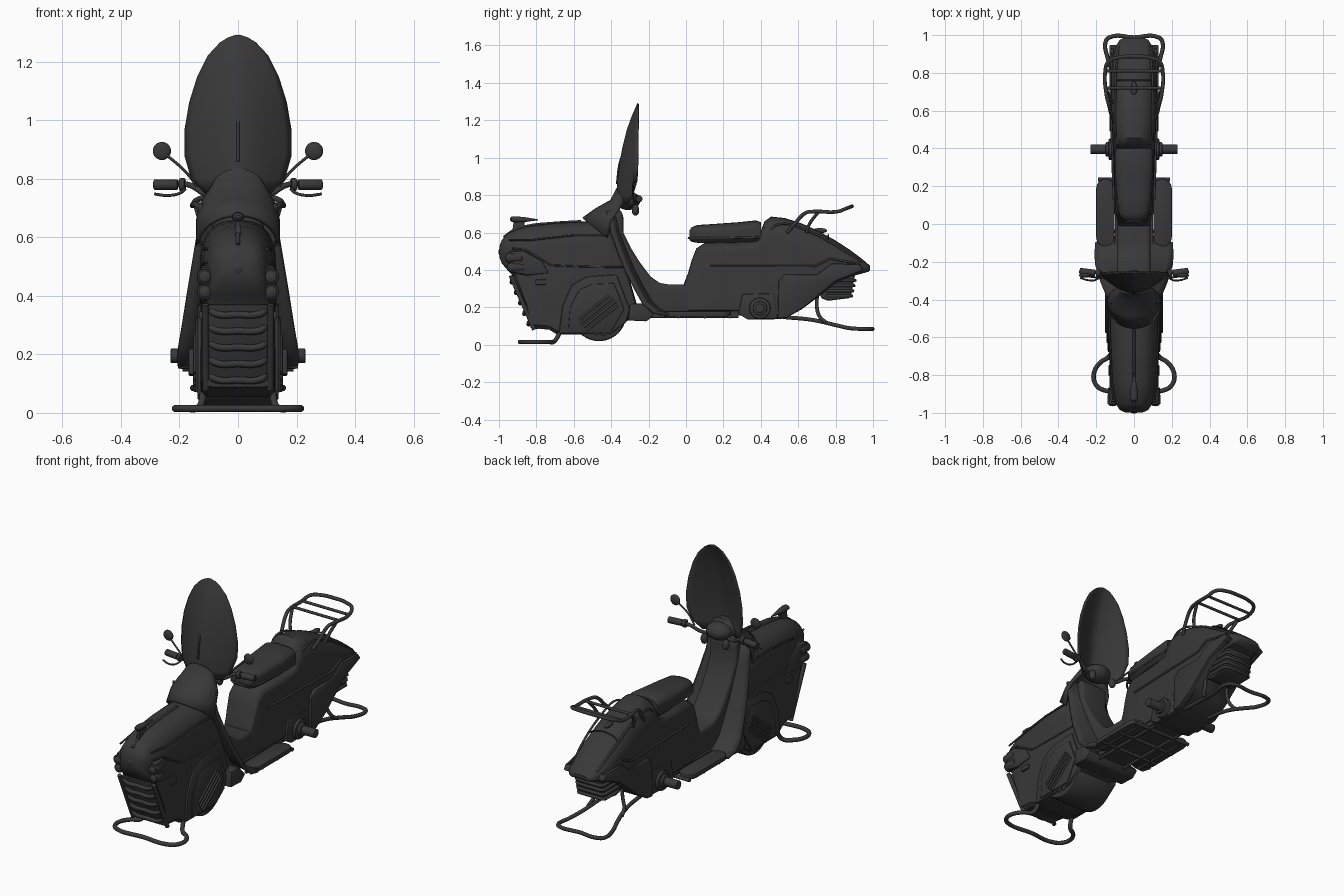
import bpy, bmesh
from math import sin, cos, pi, radians, sqrt
from mathutils import Matrix, Vector

DARK = bpy.data.materials.new("dark_grey")
DARK.diffuse_color = (0.04, 0.04, 0.04, 1)


def finish(name, bm, bevel=0, mirror=False, segs=2):
    bmesh.ops.recalc_face_normals(bm, faces=bm.faces)
    if bevel:
        es = [e for e in bm.edges if len(e.link_faces) == 2 and e.calc_face_angle() > radians(38)]
        bmesh.ops.bevel(bm, geom=es, offset=bevel, segments=segs, profile=0.5, affect='EDGES')
    if mirror:
        d = bmesh.ops.duplicate(bm, geom=bm.verts[:] + bm.edges[:] + bm.faces[:])['geom']
        for v in d:
            if isinstance(v, bmesh.types.BMVert):
                v.co.x *= -1
    bmesh.ops.recalc_face_normals(bm, faces=bm.faces)
    me = bpy.data.meshes.new(name)
    bm.to_mesh(me)
    bm.free()
    ob = bpy.data.objects.new(name, me)
    bpy.context.collection.objects.link(ob)
    me.materials.append(DARK)
    bpy.ops.object.select_all(action='DESELECT')
    ob.select_set(True)
    bpy.context.view_layer.objects.active = ob
    bpy.ops.object.shade_smooth_by_angle(angle=radians(38))
    return ob


def loft(name, rings, closed=True, thick=0, **kw):
    bm = bmesh.new()
    vs = [[bm.verts.new(p) for p in r] for r in rings]
    n = len(rings[0])
    for a, b in zip(vs, vs[1:]):
        for i in range(n if closed else n - 1):
            j = (i + 1) % n
            bm.faces.new((a[i], a[j], b[j], b[i]))
    if closed:
        bm.faces.new(vs[0])
        bm.faces.new(vs[-1])
    ob = finish(name, bm, **kw)
    if thick:
        m = ob.modifiers.new("thickness", 'SOLIDIFY')
        m.thickness, m.offset = thick, 0
    return ob


def section(y, zb, zt, hw, h, c=0.02):
    """Body cross-section: flat bottom, upright sides, rounded top of height h."""
    c, h = min(c, (zt - zb) * .3), min(h, (zt - zb) * .6)
    half = [(hw - c, zb), (hw, zb + c)] + [(hw * cos(t * pi / 16) ** .75, zt - h + h * sin(t * pi / 16) ** .9) for t in range(8)]
    return [(x, y, z) for x, z in half] + [(0, y, zt)] + [(-x, y, z) for x, z in reversed(half)]


def prism(name, pts, lo, hi, axis='x', **kw):
    bm = bmesh.new()
    put = (lambda p, d: (d, p[0], p[1])) if axis == 'x' else (lambda p, d: (p[0], p[1], d))
    a = [bm.verts.new(put(p, lo)) for p in pts]
    f = bm.faces.new(a)
    top = bmesh.ops.extrude_face_region(bm, geom=[f])['geom']
    for v in top:
        if isinstance(v, bmesh.types.BMVert):
            v.co['xyz'.index(axis)] = hi
    return finish(name, bm, **kw)


def tube(name, paths, r, mirror=False, smooth=True):
    cu = bpy.data.curves.new(name, 'CURVE')
    cu.dimensions, cu.bevel_depth, cu.bevel_resolution = '3D', r, 3
    cu.resolution_u, cu.use_fill_caps = 6, True
    for p in paths + ([[(-x, y, z) for x, y, z in q] for q in paths] if mirror else []):
        s = cu.splines.new('BEZIER')
        s.bezier_points.add(len(p) - 1)
        for b, co in zip(s.bezier_points, p):
            b.co = co
            b.handle_left_type = b.handle_right_type = 'AUTO' if smooth else 'VECTOR'
    cu.materials.append(DARK)
    ob = bpy.data.objects.new(name, cu)
    bpy.context.collection.objects.link(ob)


def hoop(half):
    return half + [(-x, y, z) for x, y, z in reversed(half[:-1])]


def rod(name, p, q, r, r2=None, bevel=0, mirror=False, n=24):
    p, q = Vector(p), Vector(q)
    bm = bmesh.new()
    m = Matrix.Translation((p + q) / 2) @ (q - p).to_track_quat('Z', 'Y').to_matrix().to_4x4()
    bmesh.ops.create_cone(bm, cap_ends=True, segments=n, radius1=r, radius2=r if r2 is None else r2, depth=(q - p).length, matrix=m)
    return finish(name, bm, bevel, mirror)


def ball(name, c, s, mirror=False):
    bm = bmesh.new()
    bmesh.ops.create_uvsphere(bm, u_segments=20, v_segments=12, radius=1, matrix=Matrix.Translation(c) @ Matrix.Diagonal((*s, 1)))
    return finish(name, bm, 0, mirror)


# Front bodywork
loft("front_body", [section(*s) for s in [
    (-.998, .47, .525, .045, .03), (-.985, .435, .56, .075, .06), (-.955, .40, .595, .095, .10), (-.915, .36, .613, .108, .14),
    (-.88, .27, .627, .115, .15), (-.85, .19, .633, .119, .15), (-.83, .09, .637, .121, .15), (-.73, .08, .648, .125, .15),
    (-.69, .055, .652, .127, .15), (-.55, .055, .658, .13, .15), (-.42, .07, .66, .13, .15), (-.37, .10, .56, .13, .10),
    (-.31, .13, .38, .13, .05), (-.25, .13, .17, .13, .02)]])
prism("front_fender_panel", [(-.68, .06), (-.66, .21), (-.61, .32), (-.53, .365), (-.37, .375), (-.30, .19), (-.32, .12), (-.40, .06)],
      .10, .139, bevel=.008, mirror=True)
prism("front_inner_arch_panel", [(-.63, .07), (-.62, .20), (-.57, .295), (-.50, .325), (-.385, .33), (-.33, .19), (-.40, .07)],
      .10, .145, bevel=.005, mirror=True)
rod("front_wheel_cover", (-.125, -.465, .165), (.125, -.465, .165), .146, bevel=.012, n=40)
louvres = []
for i in range(7):
    d = -.045 + i * .024
    h = sqrt(.118 ** 2 - d * d) * .95
    cy, cz = -.465 + d * .62, .165 - d * .78
    louvres.append([(.146 if i < 4 else .132, cy - h * .78, cz - h * .62), (.146 if i < 4 else .132, cy + h * .78, cz + h * .62)])
tube("wheel_cover_louvres", louvres, .007, True)
tube("front_body_trim", [[(.108, -.93, .515), (.118, -.86, .51), (.126, -.72, .425), (.131, -.55, .418), (.131, -.34, .415)],
                         [(.10, -.945, .56), (.118, -.83, .56), (.128, -.6, .585), (.131, -.42, .585)]], .005, True, False)

# Front grille
G = lambda z: -.815 - (z - .09) * .40
loft("grille_panel", [[(-w, G(z) + .03, z), (w, G(z) + .03, z), (w, G(z) - .012, z), (-w, G(z) - .012, z)]
                      for z, w in [(.085, .10), (.37, .105)]], bevel=.008)
for i in range(5):
    z = .10 + i * .056
    tube("grille_slat", [hoop([(0, G(z) - .022, z + .012), (.065, G(z) - .022, z + .012), (.088, G(z) - .018, z + .022), (.092, G(z) - .006, z + .036)][::-1])], .012)
tube("grille_frame", [[(.11, G(.08), .08), (.112, G(.37) - .01, .37)]], .012, True)

# Headlights, indicators and nose ornaments
prism("headlight_housing", [(-.945, .50), (-.87, .505), (-.77, .45), (-.73, .38), (-.85, .37), (-.925, .385)], .08, .131, bevel=.012, mirror=True)
for z, y in [(.465, -.955), (.413, -.945)]:
    rod("headlight", (.113, y, z), (.113, y + .08, z), .028, .024, .006, True)
    ball("headlight_lens", (.113, y, z), (.021, .01, .021), True)
prism("indicator", [(-.805, .32), (-.805, .348), (-.745, .348), (-.745, .32)], .11, .134, bevel=.004, mirror=True)
ball("nose_badge", (0, -.985, .495), (.025, .018, .025))
loft("hood_ornament", [[(r * cos(t * pi / 8), y, z + r * .8 * sin(t * pi / 8)) for t in range(16)] for y, z, r in
                       [(-.94, .67, .008), (-.932, .67, .018), (-.91, .67, .021), (-.86, .669, .016), (-.79, .668, .003)]])
loft("ornament_post", [[(.01, -.93, .60), (.01, -.87, .61), (-.01, -.87, .61), (-.01, -.93, .60)], [(.006, -.92, .665), (.006, -.86, .665), (-.006, -.86, .665), (-.006, -.92, .665)]])
tube("nose_spine", [[(0, -.975, .575), (0, -.92, .613), (0, -.84, .637), (0, -.72, .65), (0, -.56, .66)]], .007)

# Steering cowl and leg shield
loft("steering_cowl", [[(w * cos(t * pi / 16), ys + (ya - ys) * sin(t * pi / 16), zs + (za - zs) * sin(t * pi / 16)) for t in range(17)]
                       for w, ys, zs, ya, za in [(.137, -.42, .57, -.55, .675), (.137, -.40, .66, -.48, .725), (.125, -.37, .70, -.40, .77),
                                                 (.09, -.34, .75, -.37, .83), (.06, -.31, .76, -.33, .83), (.03, -.29, .76, -.29, .78)]], closed=False, thick=.012)
shield = [(.715, -.40, .13), (.60, -.375, .138), (.50, -.34, .155), (.40, -.30, .172), (.30, -.25, .188), (.22, -.205, .202), (.175, -.15, .208), (.16, -.08, .205)]
loft("leg_shield", [[(w * u / 6, y + .03 - .05 * (u / 6) ** 2, z) for u in range(-6, 7)] for z, y, w in shield], closed=False, thick=.018)
prism("shield_base", [(-.31, .13), (-.21, .125), (-.17, .16), (-.23, .22), (-.30, .22)], -.17, .17, bevel=.008)
prism("centre_tunnel", [(-.37, .74), (-.335, .70), (-.335, .60), (-.29, .51), (-.25, .445), (-.19, .365), (-.14, .33), (-.09, .322), (.06, .322), (.06, .165), (-.20, .165),
                        (-.32, .40), (-.41, .66)], -.088, .088, bevel=.022, segs=4)

# Windscreen
screen = [(.75, .11, -.37, -.31), (.80, .158, -.37, -.285), (.88, .181, -.362, -.262), (.97, .18, -.352, -.258), (1.06, .165, -.335, -.257),
          (1.15, .137, -.312, -.256), (1.22, .102, -.287, -.255), (1.265, .06, -.267, -.255), (1.282, .032, -.26, -.255), (1.29, .006, -.256, -.255)]
loft("windscreen", [[(w * u / 8, yc + (ye - yc) * abs(u / 8) ** 1.5, z) for u in range(-8, 9)] for z, w, yc, ye in screen], closed=False, thick=.008)
tube("windscreen_ridge", [[(0, -.37, .86), (0, -.358, .96), (0, -.347, 1.0)]], .005)

# Handlebar, levers and mirrors
ball("steering_hub", (0, -.31, .77), (.075, .065, .05))
tube("handlebar", [hoop([(.29, -.25, .78), (.17, -.262, .78), (.10, -.29, .745), (0, -.31, .755)])], .01)
rod("grip", (.205, -.26, .78), (.288, -.25, .78), .018, bevel=.004, mirror=True)
rod("grip_collar", (.18, -.263, .78), (.20, -.26, .78), .022, bevel=.004, mirror=True)
tube("brake_lever", [[(.18, -.275, .765), (.20, -.295, .75), (.24, -.298, .743), (.285, -.285, .748)]], .005, True)
tube("mirror_arm", [[(.14, -.28, .775), (.18, -.285, .825), (.255, -.275, .89)]], .005, True)
ball("mirror", (.26, -.272, .895), (.031, .012, .031), True)
ball("steering_lock", (.07, -.27, .72), (.02, .02, .03), True)

# Footboards and floor frame
board = [(.15 + .05 * cos(t * pi / 8), (.19 if t <= 8 else -.07) + .05 * sin(t * pi / 8)) for t in range(17)]
prism("footboard", board, .15, .178, axis='z', bevel=.005, mirror=True)
prism("floor_pan", [(-.2, .155), (.30, .155), (.30, .18), (-.2, .18)], -.10, .10)
tube("floor_rails", [[(.085, -.2, .152), (.085, .28, .152)], [(.15, -.14, .152), (.15, .20, .152)]], .009, True, False)
tube("floor_crossbars", [[(-.19, y, .152), (.19, y, .152)] for y in (-.04, .10, .235)], .011, smooth=False)

# Rear bodywork
loft("rear_body", [section(*s) for s in [
    (-.01, .165, .33, .085, .03), (.01, .165, .38, .088, .04), (.03, .165, .45, .092, .05), (.055, .165, .515, .096, .05), (.10, .165, .545, .10, .05),
    (.28, .165, .55, .106, .05), (.33, .135, .555, .108, .05), (.385, .135, .57, .11, .06), (.42, .135, .66, .112, .12), (.455, .135, .685, .114, .15),
    (.53, .14, .677, .117, .16), (.62, .19, .648, .12, .16), (.70, .25, .612, .121, .15), (.80, .33, .557, .12, .13), (.88, .365, .505, .113, .10),
    (.94, .38, .46, .098, .06), (.975, .39, .43, .075, .03), (.985, .40, .42, .055, .02)]])
prism("rear_lower_panel", [(.49, .14), (.495, .34), (.53, .375), (.70, .375), (.78, .435), (.93, .43), (.95, .40), (.80, .34), (.63, .20), (.54, .145)],
      .08, .131, bevel=.007, mirror=True)
prism("engine_side_panel", [(.28, .165), (.30, .27), (.47, .275), (.49, .14), (.33, .135)], .08, .118, bevel=.006, mirror=True)
tube("rear_body_trim", [[(.107, .13, .42), (.118, .45, .42), (.125, .69, .42), (.125, .77, .46), (.113, .93, .432)]], .006, True, False)
tube("tail_shoulder_trim", [[(.096, .43, .60), (.10, .5, .645), (.10, .66, .605), (.095, .82, .52), (.08, .94, .44)]], .006, True)
tube("tail_lid_seam", [[(-.10, .76, .55), (-.06, .76, .577), (.06, .76, .577), (.10, .76, .55)]], .004)
ball("lid_latch", (0, .715, .61), (.016, .04, .014))
prism("tail_light", [(.865, .385), (.865, .415), (.925, .415), (.925, .385)], .06, .122, bevel=.004, mirror=True)
prism("rear_vent", [(.72, .25), (.76, .235), (.88, .25), (.905, .38), (.72, .36)], -.085, .085, bevel=.01)
for i in range(4):
    z, y = .26 + i * .028, .885 + i * .006
    tube("rear_vent_slat", [hoop([(.088, .75, z), (.088, y - .015, z), (.075, y, z), (0, y, z)])], .009, smooth=False)

# Seat
loft("seat", [section(*s, .02) for s in [
    (.018, .56, .61, .05, .03), (.03, .55, .628, .068, .04), (.06, .545, .64, .08, .04), (.14, .545, .645, .09, .04), (.28, .548, .655, .10, .045),
    (.375, .55, .665, .10, .045), (.40, .555, .655, .095, .04)]])
tube("seat_piping", [hoop([(.098, .39, .575), (.098, .28, .572), (.088, .14, .57), (.078, .06, .57), (.05, .02, .57), (0, .017, .57)])], .006)

# Footpegs and hubs
rod("peg_hub", (-.135, .395, .195), (.135, .395, .195), .057, bevel=.008)
rod("footpeg", (-.23, .395, .195), (.23, .395, .195), .025, bevel=.003)
rod("peg_collar", (.13, .395, .195), (.15, .395, .195), .038, bevel=.004, mirror=True)

# Front guard bar, rear stand and luggage rack
tube("front_guard_bar", [hoop([(.12, -.665, .09), (.122, -.685, .045), (.135, -.705, .018), (.18, -.735, .015), (.212, -.79, .015), (.205, -.845, .015), (.165, -.878, .015), (0, -.878, .015)])], .012)
tube("rear_stand", [hoop([(.08, .52, .148), (.09, .68, .132), (.115, .80, .105), (.14, .88, .088), (.15, .965, .085), (.13, .988, .085), (0, .988, .085)])], .011)
tube("stand_struts", [[(.075, .70, .26), (.08, .70, .20), (.10, .715, .15), (.11, .75, .118)]], .01, True)
tube("luggage_rack", [hoop([(.105, .54, .60), (.12, .58, .645), (.135, .64, .705), (.145, .68, .712), (.152, .81, .712), (.135, .86, .73), (.08, .882, .738), (0, .887, .74)])], .01)
tube("rack_struts", [[(.11, .645, .60), (.125, .66, .645), (.145, .71, .712)]], .009, True)
tube("rack_crossbar", [[(-.147, .72, .712), (.147, .72, .712)], [(-.151, .81, .712), (.151, .81, .712)]], .008, smooth=False)
